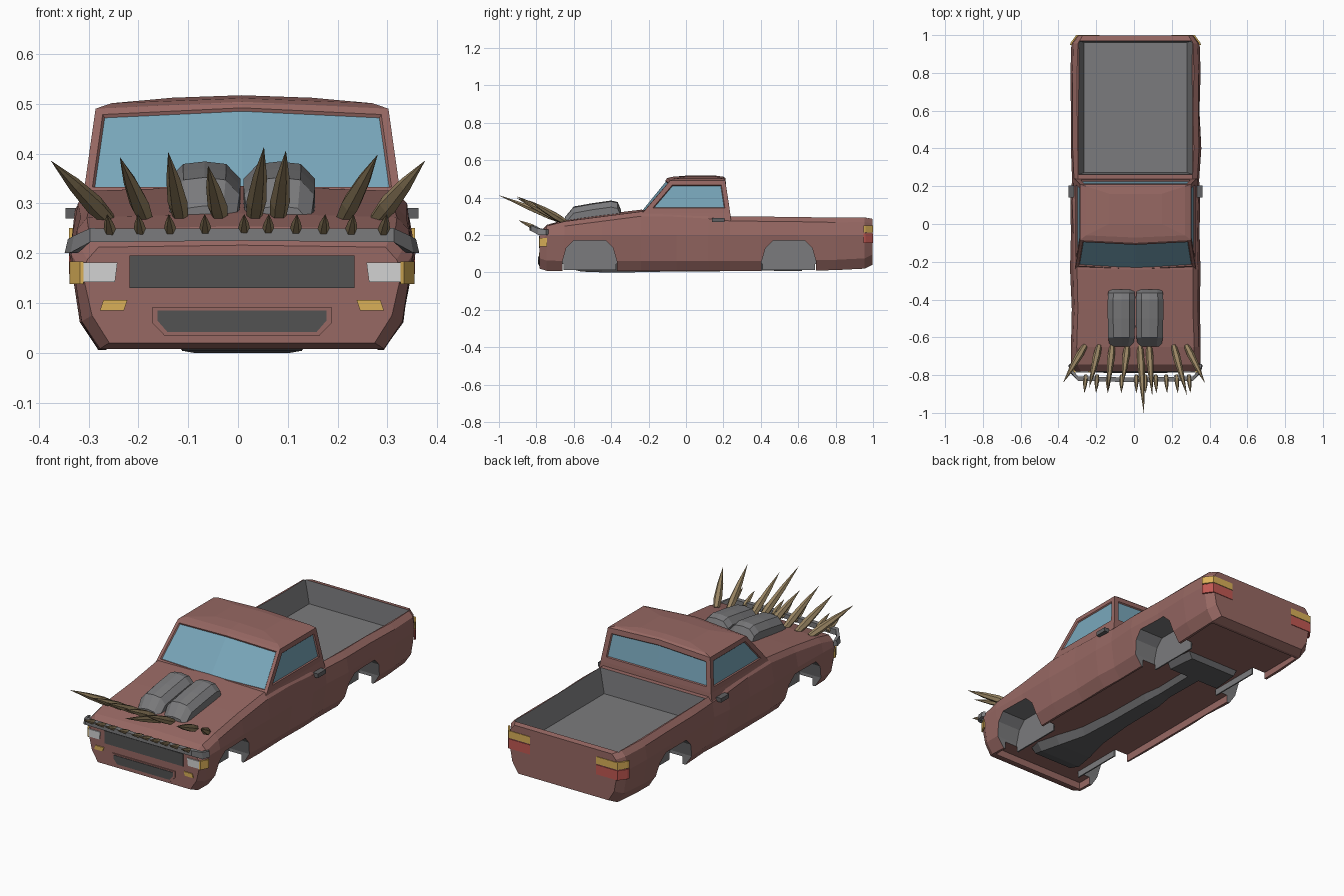
import bpy, bmesh, math, random
from mathutils import Vector

if "Cube" in bpy.data.objects:
    bpy.data.objects.remove(bpy.data.objects["Cube"])

random.seed(4)
X0 = 0.008  # the battered body sits slightly off centre


def material(name, r, g, b):
    m = bpy.data.materials.new(name)
    lin = [((c / 255 + 0.055) / 1.055) ** 2.4 for c in (r, g, b)]
    m.diffuse_color = (*lin, 1)
    m.use_nodes = True
    m.node_tree.nodes["Principled BSDF"].inputs["Base Color"].default_value = m.diffuse_color
    return m


PAINT = material("rusty red paint", 151, 104, 99)
GLASS = material("blue glass", 121, 167, 187)
GREY = material("grey metal", 123, 123, 125)
DARK = material("dark grille", 82, 82, 82)
UNDER = material("underbody metal", 96, 96, 98)
WHITE = material("headlight white", 210, 210, 210)
AMBER = material("amber light", 218, 176, 88)
RED = material("red light", 192, 88, 82)
SPIKE = material("spike brown", 152, 132, 98)


def finish(name, bm, *mats):
    bmesh.ops.recalc_face_normals(bm, faces=bm.faces)
    me = bpy.data.meshes.new(name)
    bm.to_mesh(me)
    bm.free()
    for m in mats:
        me.materials.append(m)
    ob = bpy.data.objects.new(name, me)
    bpy.context.collection.objects.link(ob)
    return ob


def skin(rings, x0=X0):
    """Bridge closed rings of points and cap both ends."""
    bm = bmesh.new()
    vs = [[bm.verts.new((p[0] + x0, p[1], p[2])) for p in r] for r in rings]
    n = len(vs[0])
    for a, b in zip(vs, vs[1:]):
        for i in range(n):
            bm.faces.new((a[i], a[(i + 1) % n], b[(i + 1) % n], b[i]))
    bm.faces.new(vs[0])
    bm.faces.new(vs[-1])
    return bm


def loft(name, rings, mat, x0=X0):
    return finish(name, skin(rings, x0), mat)


def box(name, x, y, z, mat):
    return loft(name, [[(x[0], y[0], k), (x[1], y[0], k), (x[1], y[1], k), (x[0], y[1], k)] for k in z], mat)


def plate(name, pts, y0, y1, mat):
    return loft(name, [[(x, y, z) for x, z in pts] for y in (y0, y1)], mat)


def wrap_plate(name, path, z0, z1, s, mat, t=0.008):
    """Thin plate following an xy path round a body corner."""
    rings = []
    for x, y, ix, iy in path:
        a, b = (s * x, y), (s * (x + ix * t), y + iy * t)
        rings.append([(*a, z0), (*a, z1), (*b, z1), (*b, z0)])
    return loft(name, rings, mat)


def spike(name, base, tip, r):
    a, b = Vector(base), Vector(tip)
    rot = (b - a).to_track_quat('Z', 'Y')
    rings = []
    for t, k in ((0, 0.75), (0.25, 1), (0.6, 0.7), (1, 0.02)):
        c = a.lerp(b, t)
        rings.append([c + rot @ Vector((math.cos(i * math.pi / 3) * r * k, math.sin(i * math.pi / 3) * r * k, 0))
                      for i in range(6)])
    return loft(name, rings, SPIKE, 0)


# Body shell: y, width factor, bottom z, top edge z, crown
stations = [(-0.782, .935, .02, .212, .004), (-0.745, 1, .008, .248, .006), (-0.65, 1, .006, .272, .008),
            (-0.45, .985, .006, .298, .012), (-0.24, 1, .006, .325, .01), (-0.05, .99, .006, .322, 0),
            (0.12, 1, .006, .312, 0), (0.235, .99, .006, .300, 0), (0.4, 1.005, .006, .298, 0),
            (0.6, .99, .008, .296, 0), (0.8, 1.005, .012, .292, 0), (0.955, .99, .02, .294, 0),
            (0.997, .91, .04, .286, 0)]
rings = []
for y, w, zb, zt, crown in stations:
    j = 0 if abs(y) > 0.7 else 0.004
    half = [(.285, zb), (.322, zb + .055), (.343, min(.2, zt - .05)), (.332, zt - .025), (.308, zt)]
    right = [(x * w + random.uniform(-j, j), y, z) for x, z in half]
    left = [(-x * w + random.uniform(-j, j), y, z) for x, z in reversed(half)]
    rings.append(right + [(0, y, zt + crown)] + left)
body = loft("body_shell", rings, PAINT)

# Cutters: cargo bed, underside recess, four wheel wells
cutters = [loft("bed_cutter", [[(-x, a, z), (x, a, z), (x, b, z), (-x, b, z)]
                               for x, a, b, z in ((.272, .272, .962, .175), (.302, .262, .97, .30), (.302, .262, .97, .36))], GREY),
           box("underside_cutter", (-.272, .272), (-.735, .94), (-.1, .045), PAINT)]
arch = [(-.147, -.05), (-.145, .06), (-.125, .13), (-.085, .17), (.085, .17), (.125, .13), (.145, .06), (.147, -.05)]
for yc in (-0.515, 0.55):
    for s in (-1, 1):
        cutters.append(loft("well_cutter", [[(s * x, yc + y, z) for y, z in arch] for x in (.2, .45)], GREY))
bpy.context.view_layer.objects.active = body
for c in cutters:
    c.hide_render = True
    mod = body.modifiers.new("cut", 'BOOLEAN')
    mod.operation, mod.solver, mod.object = 'DIFFERENCE', 'EXACT', c
    mod.material_mode = 'TRANSFER'
    bpy.ops.object.modifier_apply(modifier=mod.name)
    bpy.data.objects.remove(c)

# Wheel well inner walls, closing each well down to the sill
for yc in (-0.515, 0.55):
    for s in (-1, 1):
        box("well_inner_wall", sorted((s * .194, s * .201)), (yc - .14, yc + .14), (.012, .06), GREY)

# Cab with inset windows: z, front y, bow of the front, rear y, half width, crown
rings = []
for z, yf, bow, yr, x, cr in ((.28, -.27, .015, .24, .325, 0), (.32, -.23, .02, .236, .318, 0),
                              (.49, -.085, .015, .21, .294, .014), (.501, -.06, .012, .2, .262, .010),
                              (.512, .0, .0, .16, .14, .005)):
    rings.append([(-x, yf, z), (0, yf - bow, z + cr), (x, yf, z), (x, yr, z), (0, yr, z + cr), (-x, yr, z)])
bm = skin(rings)
bm.faces.ensure_lookup_table()
sides = list(bm.faces)[6:12]
for group, t in ((sides[0:2], .016), (sides[2:3], .024), (sides[3:5], .026), (sides[5:6], .024)):
    bmesh.ops.recalc_face_normals(bm, faces=bm.faces)
    bmesh.ops.inset_region(bm, faces=group, thickness=t, depth=0, use_even_offset=True)
    bmesh.ops.inset_region(bm, faces=group, thickness=.004, depth=-.006, use_even_offset=True)
    for f in group:
        f.material_index = 1
finish("cab", bm, PAINT, GLASS)

# Hood scoops
for s in (-1, 1):
    rings = []
    for y, zt, w in ((-.648, .295, .062), (-.60, .352, .07), (-.5, .37, .072), (-.40, .384, .072),
                     (-.365, .376, .07), (-.348, .335, .066)):
        c = s * .075
        rings.append([(c - w, y, .25), (c - w, y, zt - .035), (c - w * .6, y, zt - .005), (c, y, zt),
                      (c + w * .6, y, zt - .005), (c + w, y, zt - .035), (c + w, y, .25)])
    loft("hood_scoop", rings, GREY)

# Front bar carrying the small spikes, ends folded back and down
rings = []
for x, y, z, h in ((.348, -.742, .214, .014), (.336, -.785, .218, .017), (.305, -.818, .236, .014), (0, -.826, .237, .012)):
    e, d = (.008, .006) if x > .32 else (0, .012)
    rings.append([(x + e, y - d, z - h), (x + e * .2, y - d, z + h), (x - e, y + d, z + h), (x - e, y + d, z - h)])
rings += [[(-x, y, z) for x, y, z in r] for r in reversed(rings[:-1])]
loft("spiked_bar", rings, GREY)
for x in (-.255, -.195, -.135, -.065, .012, .06, .115, .17, .225, .29):
    spike("small_spike", (x, -.8, .235), (x * 1.03, -.895, .278), .013)

# Large spikes on the hood: base x, tip
for bx, tip in ((-.26, (-.375, -.84, .385)), (-.185, (-.237, -.865, .392)), (-.115, (-.14, -.89, .402)),
                (-.035, (-.06, -.85, .375)), (.032, (.052, -1.0, .412)), (.08, (.096, -.905, .405)),
                (.21, (.28, -.905, .397)), (.278, (.375, -.84, .385))):
    spike("hood_spike", (bx, -.645, .268), tip, .02)

# Grilles
plate("grille", [(-.226, .13), (.226, .13), (.226, .195), (-.226, .195)], -.786, -.778, DARK)
plate("lower_grille_frame", [(-.155, .034), (.155, .034), (.18, .06), (.18, .092), (-.18, .092), (-.18, .06)], -.787, -.778, PAINT)
plate("lower_grille", [(-.15, .042), (.15, .042), (.17, .065), (.17, .085), (-.17, .085), (-.17, .065)], -.79, -.782, DARK)

# Lights and door handles, mirrored
for s in (-1, 1):
    plate("headlight", [(s * x, z) for x, z in ((.255, .142), (.318, .142), (.318, .181), (.25, .181))], -.787, -.779, WHITE)
    plate("turn_light", [(s * x, z) for x, z in ((.237, .085), (.285, .085), (.278, .106), (.23, .106))], -.787, -.779, AMBER)
    wrap_plate("corner_light", [(.318, -.787, 0, 1), (.325, -.784, -.5, 1), (.343, -.752, -1, .4), (.346, -.742, -1, 0)],
               .138, .183, s, AMBER)
    tail = [(.347, .948, -1, 0), (.343, .960, -1, -.5), (.314, 1.0, -.5, -1), (.19, 1.0, 0, -1)]
    wrap_plate("tail_light_amber", tail, .213, .25, s, AMBER)
    wrap_plate("tail_light_red", tail, .158, .208, s, RED)
    box("door_handle", sorted((s * .325, s * .354)), (.14, .205), (.27, .291), UNDER)

# Drivetrain underneath: y, half width, bottom, top
rings = [[(-x, y, t), (-x * .75, y, b), (x * .75, y, b), (x, y, t)] for y, x, b, t in
         ((-.62, .15, .02, .06), (-.56, .16, .004, .06), (-.45, .13, .0, .06), (-.3, .08, .0, .06),
          (-.1, .06, .004, .06), (.15, .055, .004, .06), (.25, .04, .01, .06), (.48, .045, .01, .06))]
loft("engine_and_drive_shaft", rings, UNDER)
loft("rear_axle", [[(-x, .47, z), (x, .47, z), (x * .9, .62, z), (-x * .9, .62, z)]
                   for x, z in ((.15, .008), (.175, .055))], UNDER)
